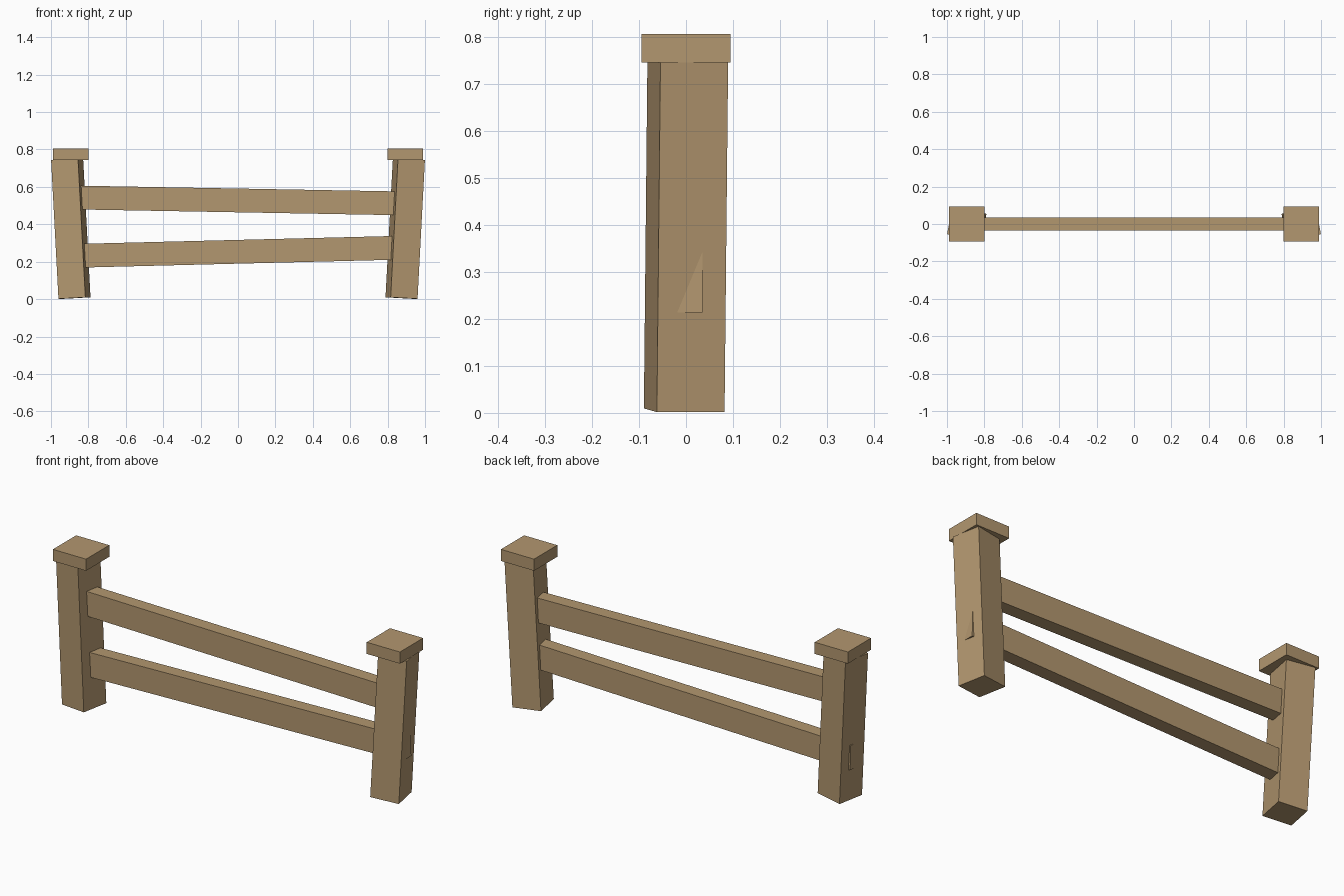
import bpy

if "Cube" in bpy.data.objects:
    bpy.data.objects.remove(bpy.data.objects["Cube"])

wood = bpy.data.materials.new("wood")
wood.diffuse_color = (0.45, 0.31, 0.16, 1)
wood.use_nodes = True
wood.node_tree.nodes["Principled BSDF"].inputs["Base Color"].default_value = wood.diffuse_color


def box(name, size, location, rotation=(0, 0, 0)):
    bpy.ops.mesh.primitive_cube_add(size=1, location=location, rotation=rotation)
    obj = bpy.context.object
    obj.name = name
    obj.scale = size
    bpy.ops.object.transform_apply(location=False, rotation=False, scale=True)
    obj.data.materials.append(wood)
    return obj


# Posts lean outward and are twisted, mirrored left and right, with level caps
for side, s in (("left", -1), ("right", 1)):
    box(f"{side}_post", (0.1465, 0.1465, 0.744), (s * 0.894, 0, 0.377),
        (0, s * 0.054, s * 0.19))
    box(f"{side}_post_cap", (0.189, 0.189, 0.06), (s * 0.8945, 0, 0.775))

# Slightly sloping rails whose ends run through the posts
for name, z, slope in (("upper_rail", 0.5275, 0.018), ("lower_rail", 0.253, -0.025)):
    box(name, (1.924, 0.07, 0.127), (0, 0, z), (0, slope, 0))
